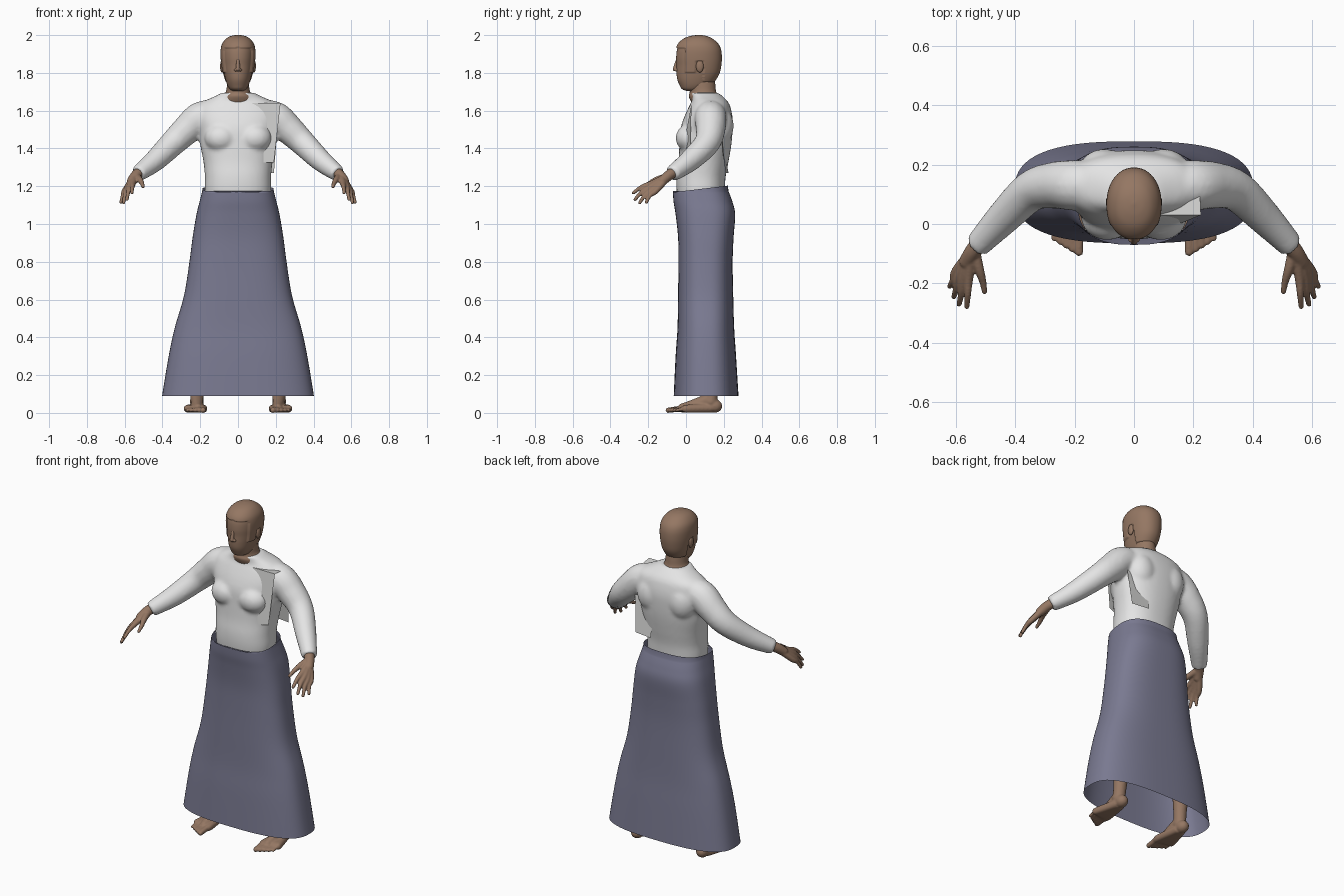
import bpy, bmesh, math
from mathutils import Vector, Matrix

cube = bpy.data.objects.get("Cube")
if cube:
    bpy.data.objects.remove(cube, do_unlink=True)


def material(name, r, g, b):
    m = bpy.data.materials.new(name)
    m.use_nodes = True
    m.diffuse_color = (r, g, b, 1)
    m.node_tree.nodes["Principled BSDF"].inputs["Base Color"].default_value = (r, g, b, 1)
    return m


SKIN = material("brown_skin", .30, .185, .125)
HAIR = material("dark_hair", .026, .026, .016)
LIPS = material("lip_brown", .19, .09, .065)
SHIRT = material("white_shirt", .78, .78, .78)
PANEL = material("grey_cloth", .66, .66, .65)
SKIRT = material("slate_skirt", .195, .195, .285)


def smooth_rows(rows, steps):
    """Catmull-Rom interpolation of any table of rows."""
    rows = [Vector(r) for r in rows]
    out = []
    for i in range(len(rows) - 1):
        b, c = rows[i], rows[i + 1]
        a, d = rows[max(i - 1, 0)], rows[min(i + 2, len(rows) - 1)]
        for s in range(steps):
            t = s / steps
            out.append(b + (c - a) * (t / 2) + (2 * a - 5 * b + 4 * c - d) * (t * t / 2)
                       + (3 * b - a - 3 * c + d) * (t ** 3 / 2))
    return out + [rows[-1]]


def bridge(bm, rings, cap=True):
    n = len(rings[0])
    for low, high in zip(rings, rings[1:]):
        for i in range(n):
            j = (i + 1) % n
            bm.faces.new((low[i], low[j], high[j], high[i]))
    if cap:
        bm.faces.new(rings[0][::-1])
        bm.faces.new(rings[-1])


def loft(bm, rows, segs=48, steps=6, power=2.0, cap=True):
    """Stacked sections; rows are z, half width, front y, back y."""
    rings = []
    for z, rx, yf, yb in smooth_rows(rows, steps):
        ring = []
        for i in range(segs):
            a = math.tau * i / segs
            c, s = math.cos(a), math.sin(a)
            x = math.copysign(abs(c) ** (2 / power), c) * rx
            y = math.copysign(abs(s) ** (2 / power), s) * (yb - yf) / 2
            ring.append(bm.verts.new((x, (yf + yb) / 2 + y, z)))
        rings.append(ring)
    bridge(bm, rings, cap)
    return rings


def ball(bm, centre, size):
    mat = Matrix.Translation(centre) @ Matrix.Diagonal((*size, 1))
    bmesh.ops.create_icosphere(bm, subdivisions=3, radius=1, matrix=mat)


def tube(bm, path, side=1, round_end=True):
    """Round limb along points of x, y, z, radius; side=-1 mirrors it."""
    pts = smooth_rows([(x * side, y, z, r) for x, y, z, r in path], 5)
    rings = []
    for i, p in enumerate(pts):
        t = (pts[min(i + 1, len(pts) - 1)] - pts[max(i - 1, 0)]).to_3d()
        q = t.to_track_quat('Z', 'X')
        rings.append([bm.verts.new(p.to_3d() + q @ Vector(
            (math.cos(k * math.tau / 16), math.sin(k * math.tau / 16), 0)) * p.w)
            for k in range(16)])
    bridge(bm, rings)
    if round_end:
        ball(bm, pts[-1].to_3d(), [pts[-1].w] * 3)


def finish(name, bm, mats, voxel=0, relax=0, flat=False):
    bmesh.ops.recalc_face_normals(bm, faces=bm.faces)
    me = bpy.data.meshes.new(name)
    bm.to_mesh(me)
    bm.free()
    ob = bpy.data.objects.new(name, me)
    bpy.context.collection.objects.link(ob)
    if voxel:  # fuse overlapping pieces into one skin
        mod = ob.modifiers.new("fuse", 'REMESH')
        mod.mode, mod.voxel_size = 'VOXEL', voxel
        mod = ob.modifiers.new("relax", 'SMOOTH')
        mod.factor, mod.iterations = .5, relax
        deps = bpy.context.evaluated_depsgraph_get()
        fused = bpy.data.meshes.new_from_object(ob.evaluated_get(deps))
        ob.modifiers.clear()
        ob.data = fused
        bpy.data.meshes.remove(me)
    ob.data.materials.clear()
    for m in mats:
        ob.data.materials.append(m)
    for p in ob.data.polygons:
        p.use_smooth = not flat
    return ob


# Shirt: torso, chest and sleeves fused
bm = bmesh.new()
loft(bm, [(1.1, .165, -.04, .2), (1.18, .175, -.05, .205), (1.25, .175, -.05, .21),
          (1.33, .183, -.04, .225), (1.42, .2, -.035, .24), (1.5, .208, -.03, .247),
          (1.56, .222, -.012, .247), (1.62, .215, .015, .235), (1.65, .18, .03, .22),
          (1.675, .125, .03, .195), (1.695, .085, .02, .17)], power=2.3)
for s in (-1, 1):
    ball(bm, (s * .09, .02, 1.455), (.088, .075, .075))
    ball(bm, (s * .1, .17, 1.52), (.09, .083, .11))
    tube(bm, [(.12, .13, 1.58, .08), (.2, .13, 1.562, .085), (.27, .13, 1.5, .079),
              (.346, .11, 1.427, .069), (.44, .02, 1.335, .058), (.53, -.075, 1.265, .043)],
         s, False)
finish("shirt", bm, [SHIRT], .011, 5)

# Loose panel folded over the left shoulder
bm = bmesh.new()
strip = [((.08, -.03, 1.325), (.19, .02, 1.325)), ((.06, .03, 1.64), (.225, .03, 1.64)),
         ((.06, .16, 1.625), (.218, .175, 1.625)), ((.08, .225, 1.27), (.19, .21, 1.27))]
edges = [[bm.verts.new(p) for p in pair] for pair in strip]
for (a, b), (c, d) in zip(edges, edges[1:]):
    bm.faces.new((a, b, d, c))
finish("shoulder_panel", bm, [PANEL], flat=True)

# Skirt: open tube with a tilted waistline
bm = bmesh.new()
rings = loft(bm, [(.09, .402, -.065, .278), (.3, .367, -.055, .265), (.45, .335, -.045, .255),
                  (.62, .286, -.042, .25), (.8, .257, -.04, .247), (.93, .24, -.042, .252),
                  (1.05, .22, -.055, .26), (1.12, .203, -.066, .245), (1.18, .188, -.07, .222)],
             segs=64, power=2.7, cap=False)
for v in rings[-1]:
    v.co.z += (v.co.y - .03) * .12
finish("skirt", bm, [SKIRT])

# Hands and feet
fingers = [((.556, -.18, 1.215), (.562, -.278, 1.165)), ((.573, -.18, 1.202), (.588, -.27, 1.13)),
           ((.587, -.172, 1.188), (.606, -.245, 1.112)), ((.598, -.158, 1.177), (.62, -.21, 1.115))]
for s, word in ((1, "left"), (-1, "right")):
    bm = bmesh.new()
    tube(bm, [(.5, -.04, 1.29, .03), (.54, -.09, 1.258, .028), (.562, -.125, 1.228, .026)], s)
    for knuckle, tip in fingers:
        k, t = Vector(knuckle), Vector(tip)
        mid = k.lerp(t, .5) + Vector((0, -.006, .006))
        tube(bm, [(.545, -.095, 1.252, .02), (*k, .016), (*mid, .0115), (*t, .009)], s)
    tube(bm, [(.535, -.1, 1.25, .02), (.52, -.155, 1.235, .016), (.508, -.195, 1.215, .012),
              (.503, -.228, 1.198, .009)], s)
    finish(word + "_hand", bm, [SKIN], .005, 2)

    bm = bmesh.new()
    tube(bm, [(.205, .13, .5, .055), (.21, .145, .3, .05), (.215, .135, .12, .036),
              (.218, .13, .06, .037)], s)
    ball(bm, (s * .217, .15, .036), (.035, .042, .036))
    tube(bm, [(.216, .12, .07, .034), (.214, .05, .045, .03), (.212, -.02, .028, .022)], s)
    for i in range(5):
        x, r = .183 + i * .021, .016 - i * .0015
        tube(bm, [(.205 + i * .006, .13, .025, .024), (x, .0, .022, .021),
                  (x + .002, -.045 + i * .007, .02, r), (x + .002, -.094 + i * .011, .014, r * .9)], s)
    finish(word + "_foot", bm, [SKIN], .006, 2)

# Head, with hair and face colours chosen by region
bm = bmesh.new()
loft(bm, [(1.705, .03, .0, .08), (1.715, .044, -.022, .1), (1.735, .056, -.034, .125),
          (1.765, .066, -.046, .15), (1.8, .074, -.05, .17), (1.84, .08, -.05, .179),
          (1.88, .084, -.052, .182), (1.92, .084, -.048, .178), (1.95, .077, -.036, .164),
          (1.975, .058, -.008, .135), (1.988, .034, .028, .105), (1.993, .004, .065, .073)],
     segs=112, steps=8, power=2.15)


def region(c):
    x, y, z = abs(c.x), c.y, c.z
    if (z > 1.932 + max(0, .03 - x) * .1 or (y > .0 and z > 1.865)
            or (0 < y < .05 and z > 1.805) or (y > .095 and z > 1.757)):
        return 1
    if y < .01:
        brow = .012 < x < .062 and abs(z - 1.879 + x * .05) < .007
        eye = .02 < x < .05 and abs(z - 1.859) < .006
        moustache = x < .032 and abs(z - 1.79 + x * .15) < .008
        whisker = .022 < x < .033 and 1.765 < z < 1.79
        if brow or eye or moustache or whisker:
            return 1
        if x < .02 and abs(z - 1.769) < .006:
            return 2
    return 0


bm.normal_update()
raised = {}
for f in bm.faces:
    c = f.calc_center_median()
    f.material_index = region(c)
    if f.material_index == 1 and (c.y > 0 or c.z > 1.93):
        raised.update((v, v.normal.copy()) for v in f.verts)
for v, n in raised.items():
    v.co += n * .008
finish("head", bm, [SKIN, HAIR, LIPS])

# Neck, nose and ears
bm = bmesh.new()
loft(bm, [(1.64, .1, .03, .19), (1.675, .083, .015, .175), (1.7, .064, .02, .16),
          (1.74, .058, .015, .155), (1.78, .055, .02, .15)], segs=32)
finish("neck", bm, [SKIN])

bm = bmesh.new()
tube(bm, [(0, -.044, 1.872, .008), (0, -.052, 1.845, .01), (0, -.058, 1.82, .012)])
for s in (-1, 1):
    ball(bm, (s * .012, -.05, 1.815), (.009, .011, .008))
finish("nose", bm, [SKIN], .003, 2)

for s, word in ((1, "left"), (-1, "right")):
    bm = bmesh.new()
    ball(bm, (s * .084, .073, 1.835), (.011, .02, .033))
    finish(word + "_ear", bm, [SKIN])
